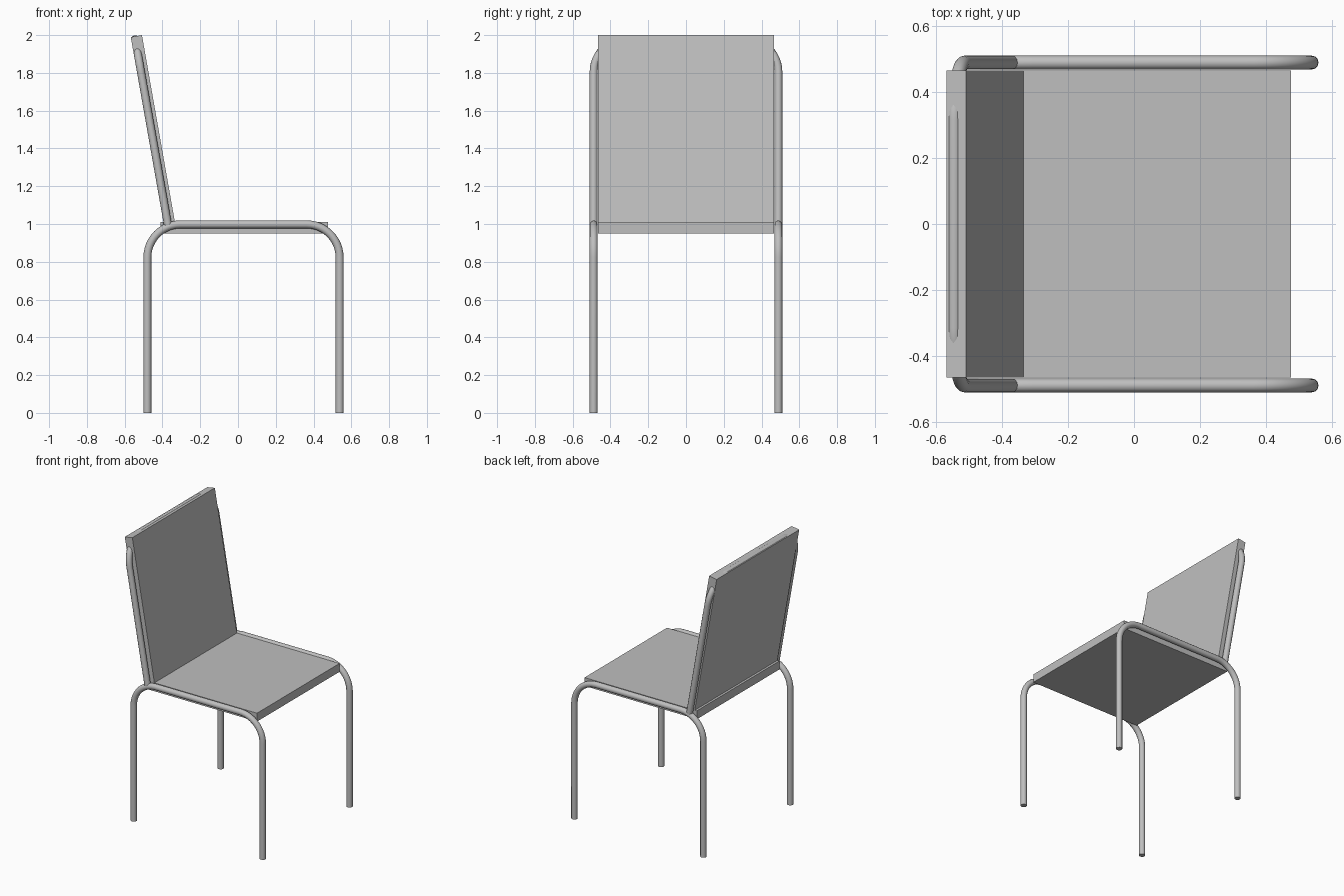
import bpy
from math import radians, sin, cos, pi
from mathutils import Vector

cube = bpy.data.objects.get("Cube")
if cube:
    bpy.data.objects.remove(cube, do_unlink=True)

GREY = (0.52, 0.52, 0.52, 1.0)
grey = bpy.data.materials.new("plain grey")
grey.use_nodes = True
grey.diffuse_color = GREY
grey.node_tree.nodes["Principled BSDF"].inputs["Base Color"].default_value = GREY

TUBE_RADIUS = 0.021
BEND = 0.175
SIDE_Y = 0.489     # tube centre line at each side
PANEL_WIDTH = 0.93
THICKNESS = 0.06
LEAN = radians(10)


def panel(name, size, centre, lean=0.0):
    """Flat box, leaning backwards about the y axis."""
    bpy.ops.mesh.primitive_cube_add(size=1, location=centre, rotation=(0, -lean, 0))
    ob = bpy.context.object
    ob.name = name
    ob.scale = size
    ob.data.materials.append(grey)
    return ob


def arch_path(left, right, bottom, top, bend, steps=12):
    """Upside-down U with two rounded corners, as (across, up) pairs."""
    pts = [(left, bottom)]
    for cx, start in ((left + bend, pi), (right - bend, pi / 2)):
        for i in range(steps + 1):
            a = start - i / steps * pi / 2
            pts.append((cx + bend * cos(a), top - bend + bend * sin(a)))
    return pts + [(right, bottom)]


def tube(name, points):
    """Round capped tube swept along the points."""
    curve = bpy.data.curves.new(name, "CURVE")
    curve.dimensions = "3D"
    curve.bevel_depth = TUBE_RADIUS
    curve.bevel_resolution = 4
    curve.use_fill_caps = True
    spline = curve.splines.new("POLY")
    spline.points.add(len(points) - 1)
    for p, co in zip(spline.points, points):
        p.co = (*co, 1)
    ob = bpy.data.objects.new(name, curve)
    bpy.context.collection.objects.link(ob)
    bpy.ops.object.select_all(action="DESELECT")
    ob.select_set(True)
    bpy.context.view_layer.objects.active = ob
    bpy.ops.object.convert(target="MESH")
    ob = bpy.context.object
    ob.name = name
    ob.data.materials.clear()
    ob.data.materials.append(grey)
    bpy.ops.object.shade_smooth_by_angle(angle=radians(40))
    return ob


# Side frames: front leg, seat rail and rear leg in one bent tube
for side, y in (("left", SIDE_Y), ("right", -SIDE_Y)):
    path = arch_path(-0.48, 0.538, 0, 0.998, BEND)
    tube(f"{side}_leg_frame", [(x, y, z) for x, z in path])

# Seat
panel("seat", (0.887, PANEL_WIDTH, THICKNESS), (0.032, 0, 0.981))

# Backrest, leaning back from its lower front edge
up = Vector((-sin(LEAN), 0, cos(LEAN)))
forward = Vector((cos(LEAN), 0, sin(LEAN)))
foot = Vector((-0.334, 0, 1.01))
height = 1.005
panel("backrest", (THICKNESS, PANEL_WIDTH, height),
      foot + up * height / 2 - forward * THICKNESS / 2, LEAN)

# Backrest frame: bent tube flush with the rear of the backrest
axis = foot - forward * (THICKNESS - TUBE_RADIUS)
path = arch_path(-SIDE_Y, SIDE_Y, -0.01, height - 0.015, BEND)
tube("backrest_frame", [axis + up * s + Vector((0, y, 0)) for y, s in path])
